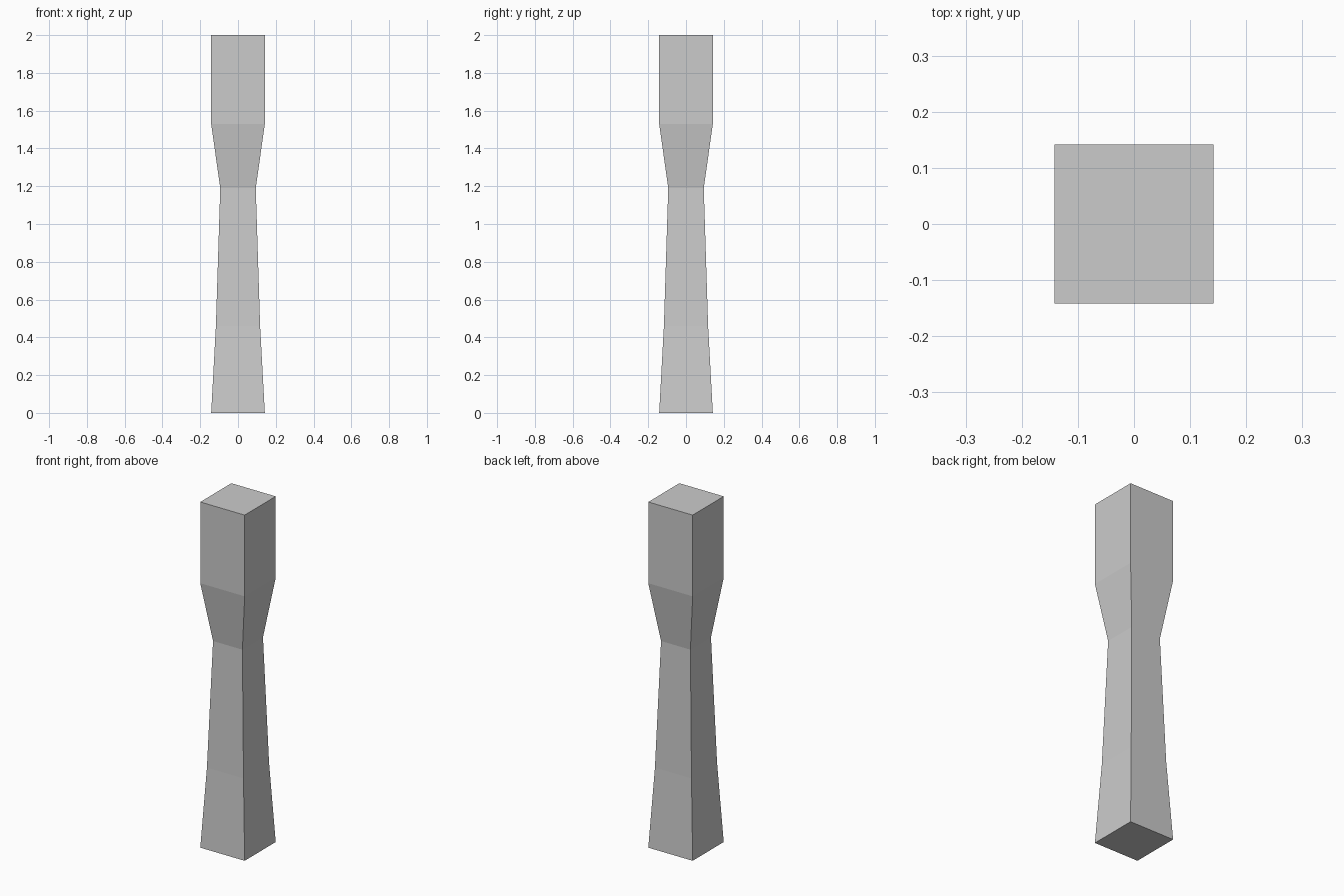
import bpy, bmesh

if "Cube" in bpy.data.objects:
    bpy.data.objects.remove(bpy.data.objects["Cube"])

# Square post profile: (height, half width)
PROFILE = [(0.0, 0.142), (0.46, 0.117), (1.19, 0.094), (1.53, 0.142), (2.0, 0.142)]

bm = bmesh.new()

# One square ring per profile point
rings = [[bm.verts.new((sx * w, sy * w, z))
          for sx, sy in ((-1, -1), (1, -1), (1, 1), (-1, 1))]
         for z, w in PROFILE]

# Side faces between neighbouring rings
for low, high in zip(rings, rings[1:]):
    for i in range(4):
        j = (i + 1) % 4
        bm.faces.new((low[i], low[j], high[j], high[i]))

# Bottom and top caps
bm.faces.new(rings[0][::-1])
bm.faces.new(rings[-1])
bmesh.ops.recalc_face_normals(bm, faces=bm.faces[:])

mesh = bpy.data.meshes.new("tapered_post")
bm.to_mesh(mesh)
bm.free()
post = bpy.data.objects.new("tapered_post", mesh)
bpy.context.collection.objects.link(post)
